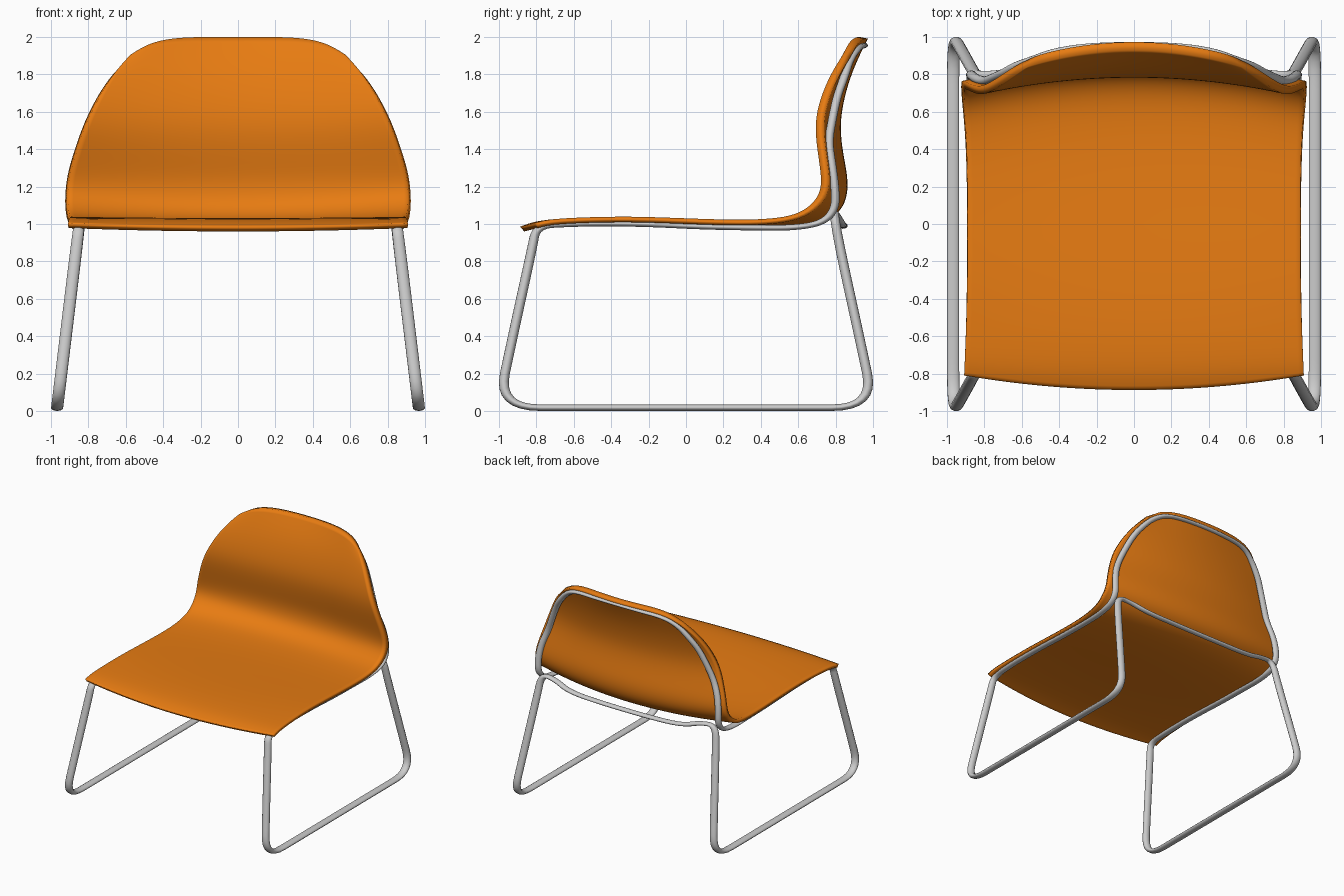
import bpy, bmesh
from mathutils import Vector

if "Cube" in bpy.data.objects:
    bpy.data.objects.remove(bpy.data.objects["Cube"])

# Tube and shell thickness differ per axis, so parts are built in a
# stretched space and scaled back
SCALE = Vector((1.0, 0.82, 0.53))


def unscale(p):
    return Vector((p[0] / SCALE.x, p[1] / SCALE.y, p[2] / SCALE.z))


# Shell rows, front lip to top: centre y, z | half width, edge y, z | curve power
ROWS = [
    (-.888, .985, .908, -.81, 1.005, 2),
    (-.80, 1.02, .905, -.74, 1.025, 2),
    (-.60, 1.035, .898, -.58, 1.035, 2),
    (-.30, 1.03, .89, -.30, 1.042, 2),
    (0, 1.015, .888, 0, 1.03, 2),
    (.30, 1.0, .89, .30, 1.02, 2),
    (.55, 1.0, .897, .50, 1.03, 2),
    (.70, 1.02, .905, .62, 1.06, 2),
    (.79, 1.08, .91, .70, 1.13, 2),
    (.82, 1.16, .908, .725, 1.20, 2),
    (.82, 1.25, .895, .72, 1.28, 2),
    (.80, 1.35, .865, .705, 1.38, 2),
    (.78, 1.48, .825, .69, 1.50, 2),
    (.785, 1.60, .778, .70, 1.61, 2),
    (.82, 1.75, .715, .74, 1.73, 3),
    (.87, 1.88, .645, .79, 1.83, 4),
    (.93, 2.0, .575, .84, 1.905, 5),
]
COLS = 16

# Seat and back shell
bm = bmesh.new()
grid = []
for yc, zc, w, ye, ze, p in ROWS:
    row = []
    for c in range(COLS + 1):
        t = 2 * c / COLS - 1
        a = abs(t)
        row.append(bm.verts.new(unscale(
            (w * t, yc + (ye - yc) * a ** 2, zc + (ze - zc) * a ** p))))
    grid.append(row)
for r0, r1 in zip(grid, grid[1:]):
    for c in range(COLS):
        bm.faces.new((r0[c], r0[c + 1], r1[c + 1], r1[c]))
mesh = bpy.data.meshes.new("seat_shell")
bm.to_mesh(mesh)
bm.free()
shell = bpy.data.objects.new("seat_shell", mesh)
bpy.context.collection.objects.link(shell)
shell.scale = SCALE
sub = shell.modifiers.new("smooth", 'SUBSURF')
sub.levels = sub.render_levels = 2
sub.boundary_smooth = 'PRESERVE_CORNERS'
thick = shell.modifiers.new("thickness", 'SOLIDIFY')
thick.thickness = 0.055
thick.offset = -1

orange = bpy.data.materials.new("orange")
orange.diffuse_color = (0.8, 0.2, 0.006, 1)
orange.use_nodes = True
orange.node_tree.nodes["Principled BSDF"].inputs["Base Color"].default_value = orange.diffuse_color
mesh.materials.append(orange)

bpy.context.view_layer.objects.active = shell
shell.select_set(True)
bpy.ops.object.shade_smooth_by_angle(angle=0.6)

# Tube frame, right half: back rim, seat rail, front leg, floor, rear leg, crossbar
RIM = [
    (.2, .95, 1.955), (.42, .92, 1.945), (.54, .875, 1.88), (.63, .845, 1.78),
    (.69, .81, 1.69), (.75, .782, 1.56), (.80, .762, 1.44), (.85, .78, 1.32),
    (.87, .797, 1.2), (.87, .80, 1.08), (.865, .73, 1.005),
]
RAIL = [
    (.86, .58, .98), (.855, .4, .98), (.855, .1, .985), (.855, -.2, 1.0),
    (.855, -.45, 1.003), (.855, -.62, 1.0), (.85, -.80, .99),
]
LEGS = [
    (.864, -.823, .87), (.923, -.93, .382), (.967, -1.007, .018),
    (.967, -.55, .018), (.967, .55, .018), (.967, 1.007, .018),
    (.923, .93, .382), (.864, .823, .87),
]
CROSSBAR = [(.84, .79, 1.06), (.70, .80, 1.05), (.55, .83, 1.0), (.25, .84, .99)]
half = ([(p, .85) for p in RIM] + [(p, .9) for p in RAIL]
        + [(p, 1) for p in LEGS] + [(p, .9) for p in CROSSBAR])
loop = half + [((-p[0], p[1], p[2]), r) for p, r in reversed(half)]

curve = bpy.data.curves.new("tube_frame", 'CURVE')
curve.dimensions = '3D'
curve.bevel_depth = 0.033
curve.bevel_resolution = 4
spline = curve.splines.new('NURBS')
spline.points.add(len(loop) - 1)
for pt, (p, r) in zip(spline.points, loop):
    pt.co = (*unscale(p), 1)
    pt.radius = r
spline.order_u = 3
spline.use_cyclic_u = True
spline.resolution_u = 8
frame = bpy.data.objects.new("tube_frame", curve)
frame.scale = SCALE
bpy.context.collection.objects.link(frame)
